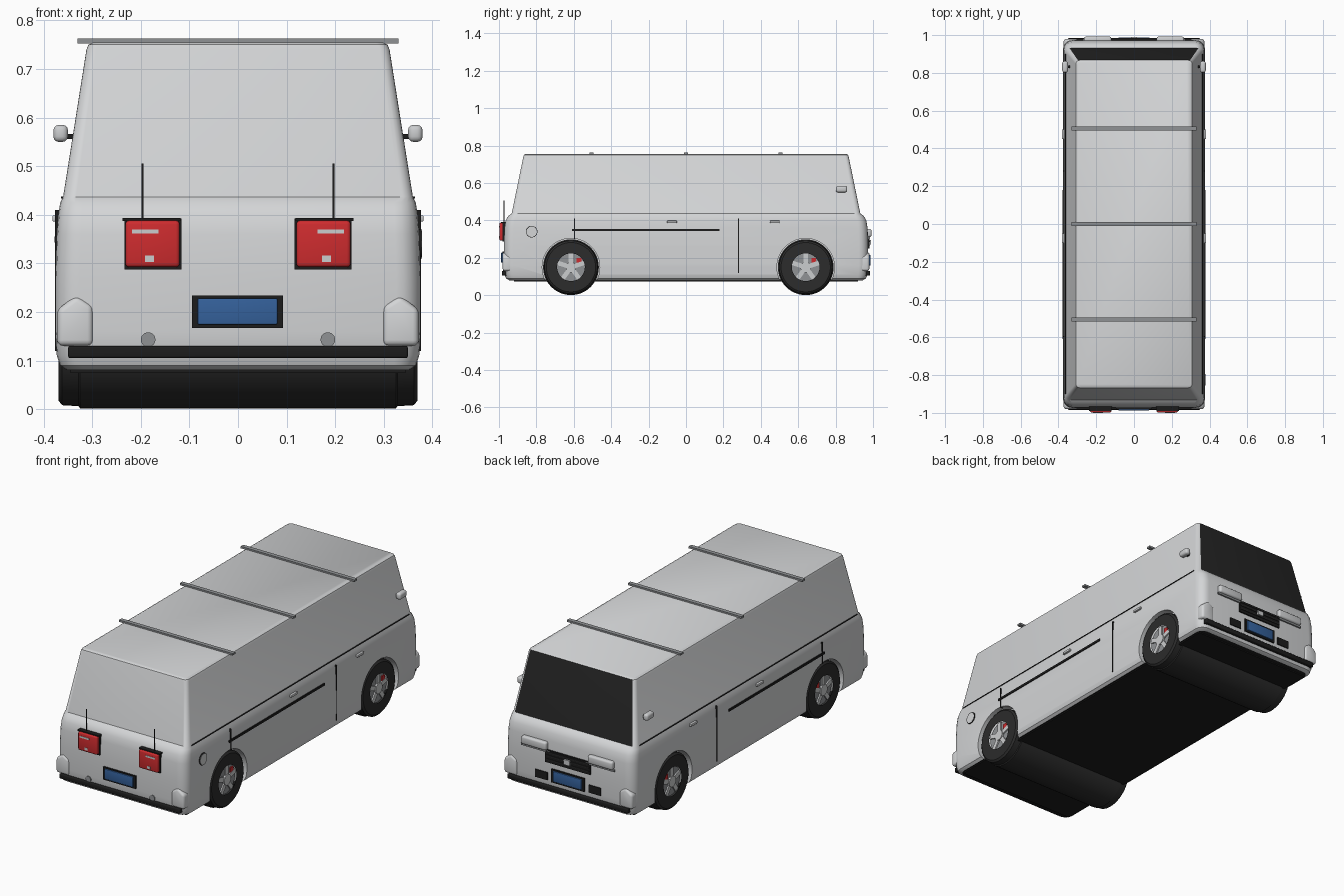
import bpy, bmesh, math
from mathutils import Matrix, Vector

if "Cube" in bpy.data.objects:
    bpy.data.objects.remove(bpy.data.objects["Cube"])


def mat(name, r, g, b):
    m = bpy.data.materials.new(name)
    m.diffuse_color = (r, g, b, 1)
    m.use_nodes = True
    m.node_tree.nodes["Principled BSDF"].inputs["Base Color"].default_value = m.diffuse_color
    return m


PAINT = mat("pale grey paint", 0.66, 0.67, 0.68)
GLASS = mat("dark glass", 0.018, 0.018, 0.018)
BLACK = mat("black trim", 0.012, 0.012, 0.012)
RUBBER = mat("tyre rubber", 0.025, 0.025, 0.025)
STEEL = mat("grey metal", 0.28, 0.29, 0.30)
SILVER = mat("bright silver", 0.6, 0.61, 0.62)
RED = mat("red lens", 0.62, 0.025, 0.028)
BLUE = mat("blue plate", 0.035, 0.12, 0.33)


def finish(name, bm, mats, angle=35):
    bmesh.ops.recalc_face_normals(bm, faces=bm.faces)
    me = bpy.data.meshes.new(name)
    bm.to_mesh(me)
    bm.free()
    ob = bpy.data.objects.new(name, me)
    bpy.context.collection.objects.link(ob)
    for m in mats:
        me.materials.append(m)
    smooth(ob, angle)
    return ob


def smooth(ob, angle=35):
    bpy.ops.object.select_all(action='DESELECT')
    bpy.context.view_layer.objects.active = ob
    ob.select_set(True)
    bpy.ops.object.shade_smooth_by_angle(angle=math.radians(angle))


def box(name, x, y, z, m, bevel=0.0):
    """Box from (min, max) pairs, with optional rounded edges."""
    bm = bmesh.new()
    bmesh.ops.create_cube(bm, size=1)
    for v in bm.verts:
        v.co = Vector([(a + b) / 2 + c * (b - a) for (a, b), c in zip((x, y, z), v.co)])
    if bevel:
        bmesh.ops.bevel(bm, geom=bm.edges[:], offset=bevel, segments=3, profile=0.5, affect='EDGES')
    return finish(name, bm, [m])


def pair(name, x, y, z, m, bevel=0.0):
    """The same box on both sides of the centre plane."""
    box(name + "_right", x, y, z, m, bevel)
    box(name + "_left", (-x[1], -x[0]), y, z, m, bevel)


def disc(name, centre, r, depth, m, axis='X', seg=32):
    bm = bmesh.new()
    rot = Matrix.Rotation(math.pi / 2, 4, 'Y' if axis == 'X' else 'X')
    bmesh.ops.create_cone(bm, cap_ends=True, segments=seg, radius1=r, radius2=r, depth=depth,
                          matrix=Matrix.Translation(centre) @ rot)
    return finish(name, bm, [m])


def ring(z, hx, hy, r, n=5):
    """Rounded rectangle at height z."""
    pts = []
    for k, (sx, sy) in enumerate(((1, 1), (-1, 1), (-1, -1), (1, -1))):
        for i in range(n + 1):
            a = math.pi / 2 * (k + i / n)
            pts.append((sx * (hx - r) + r * math.cos(a), sy * (hy - r) + r * math.sin(a), z))
    return pts


# Body shell: lofted rounded sections from sill to roof
sections = [(0.08, 0.352, 0.945, 0.04), (0.09, 0.366, 0.962, 0.045), (0.11, 0.373, 0.97, 0.05),
            (0.16, 0.376, 0.974, 0.05), (0.27, 0.376, 0.974, 0.05), (0.36, 0.373, 0.971, 0.05),
            (0.40, 0.37, 0.964, 0.048), (0.425, 0.366, 0.95, 0.045), (0.437, 0.36, 0.932, 0.027),
            (0.74, 0.312, 0.87, 0.02), (0.75, 0.308, 0.867, 0.02), (0.755, 0.298, 0.86, 0.018)]
bm = bmesh.new()
loops = [[bm.verts.new(p) for p in ring(*s)] for s in sections]
for lo, hi in zip(loops, loops[1:]):
    for i in range(len(lo)):
        j = (i + 1) % len(lo)
        bm.faces.new((lo[i], lo[j], hi[j], hi[i]))
bm.faces.new(loops[0][::-1])
bm.faces.new(loops[-1])
bm.normal_update()
for f in bm.faces:
    c = f.calc_center_median()
    if f.normal.y > 0.9 and 0.45 < c.z < 0.752:
        f.material_index = 1            # windscreen
    elif f.normal.z < -0.9:
        f.material_index = 2            # underside
body = finish("body_shell", bm, [PAINT, GLASS, BLACK])

# Wheel arches cut into the sides
AXLES = {"rear": -0.615, "front": 0.64}
for y in AXLES.values():
    for s in (1, -1):
        cutter = disc("arch_cutter", (s * 0.40, y, 0.15), 0.154, 0.15, PAINT, seg=48)
        cutter.hide_render = True
        mod = body.modifiers.new("arch", 'BOOLEAN')
        mod.operation = 'DIFFERENCE'
        mod.solver = 'EXACT'
        mod.object = cutter
        bpy.context.view_layer.objects.active = body
        bpy.ops.object.modifier_apply(modifier=mod.name)
        bpy.data.objects.remove(cutter)
smooth(body)

# Floor pan and windscreen frame edges
box("floor_pan", (-0.345, 0.345), (-0.92, 0.92), (0.074, 0.084), BLACK)

# Wheels: full-width drums with tyres, rims, spokes and calipers
for label, y in AXLES.items():
    bm = bmesh.new()
    prof = [(-0.37, 0.074), (-0.37, 0.132), (-0.362, 0.142), (-0.328, 0.144), (-0.325, 0.149)]
    prof += [(-x, r) for x, r in reversed(prof)]
    rows = []
    for x, r in prof:
        rows.append([bm.verts.new((x, y + r * math.cos(a), 0.15 + r * math.sin(a)))
                     for a in (math.tau * i / 48 for i in range(48))])
    for p, q in zip(rows, rows[1:]):
        for i in range(48):
            bm.faces.new((p[i], p[(i + 1) % 48], q[(i + 1) % 48], q[i]))
    finish(label + "_tyres", bm, [RUBBER])
    for s, side in ((1, "right"), (-1, "left")):
        tag = f"{label}_{side}"
        disc(tag + "_rim", (s * 0.35, y, 0.15), 0.076, 0.02, STEEL)
        disc(tag + "_hub", (s * 0.363, y, 0.15), 0.028, 0.016, SILVER, seg=20)
        bm = bmesh.new()
        for k in range(5):
            a = math.tau * k / 5 + math.pi / 2
            m = (Matrix.Translation((s * 0.362, y, 0.15)) @ Matrix.Rotation(a, 4, 'X')
                 @ Matrix.Translation((0, 0.048, 0)) @ Matrix.Diagonal((0.01, 0.052, 0.024, 1)))
            bmesh.ops.create_cube(bm, size=1, matrix=m)
        finish(tag + "_spokes", bm, [SILVER])
        box(tag + "_caliper", sorted((s * 0.355, s * 0.366)), (y + 0.03, y + 0.055), (0.175, 0.2), RED)

# Roof bars
for i, y in enumerate((-0.505, 0, 0.505)):
    box(f"roof_bar_{i + 1}", (-0.33, 0.33), (y - 0.011, y + 0.011), (0.753, 0.763), STEEL)

# Bumper strips and raised bumper corners at both ends
for s, end in ((-1, "rear"), (1, "front")):
    box(end + "_bumper_strip", (-0.35, 0.35), sorted((s * 0.955, s * 0.984)), (0.105, 0.13), BLACK, 0.005)
    for sx in (1, -1):
        bm = bmesh.new()
        outline = [(0.298, 0.13), (0.372, 0.13), (0.372, 0.205), (0.333, 0.234), (0.298, 0.212)]
        f = bm.faces.new([bm.verts.new((sx * x, s * 0.93, z)) for x, z in outline])
        ext = bmesh.ops.extrude_face_region(bm, geom=[f])
        top = [v for v in ext["geom"] if isinstance(v, bmesh.types.BMVert)]
        bmesh.ops.translate(bm, verts=top, vec=(0, s * 0.05, 0))
        bmesh.ops.recalc_face_normals(bm, faces=bm.faces)
        bmesh.ops.bevel(bm, geom=bm.edges[:], offset=0.012, segments=3, profile=0.5, affect='EDGES')
        finish(f"{end}_bumper_corner", bm, [PAINT])

# Tail lamps with backing, reflectors and whip aerials
pair("tail_lamp_backing", (0.116, 0.234), (-0.981, -0.955), (0.287, 0.392), BLACK)
pair("tail_lamp", (0.12, 0.232), (-0.998, -0.965), (0.292, 0.388), RED, 0.008)
pair("reverse_lamp", (0.164, 0.218), (-1.0, -0.99), (0.361, 0.37), SILVER)
pair("lamp_reflector", (0.173, 0.191), (-1.0, -0.99), (0.303, 0.316), SILVER)
pair("tail_lamp_hood", (0.118, 0.238), (-0.99, -0.955), (0.387, 0.393), BLACK)
pair("aerial", (0.195, 0.199), (-0.975, -0.971), (0.388, 0.506), BLACK)

# Rear plate and parking sensors
box("rear_plate_frame", (-0.095, 0.093), (-0.982, -0.965), (0.167, 0.234), BLACK)
box("rear_plate", (-0.083, 0.081), (-0.988, -0.975), (0.174, 0.228), BLUE, 0.003)
for s in (1, -1):
    disc("rear_sensor", (s * 0.185, -0.972, 0.143), 0.015, 0.012, STEEL, 'Y', 24)

# Nose: headlamps, grille, badge block, plate, vents
pair("headlamp", (0.12, 0.265), (0.955, 0.992), (0.312, 0.355), SILVER, 0.01)
pair("headlamp_bezel", (0.105, 0.27), (0.955, 0.981), (0.302, 0.312), STEEL)
box("grille", (-0.13, 0.13), (0.955, 0.981), (0.25, 0.315), BLACK)
for z in (0.265, 0.285, 0.303):
    box("grille_bar", (-0.125, 0.125), (0.97, 0.985), (z, z + 0.005), RUBBER)
box("grille_block", (-0.017, 0.017), (0.97, 0.99), (0.272, 0.296), SILVER)
box("front_plate_frame", (-0.095, 0.095), (0.96, 0.981), (0.152, 0.222), BLACK)
box("front_plate", (-0.083, 0.083), (0.97, 0.987), (0.16, 0.215), BLUE, 0.003)
pair("front_vent", (0.12, 0.19), (0.96, 0.979), (0.155, 0.195), BLACK)

# Door mirrors
pair("mirror_arm", (0.325, 0.36), (0.825, 0.84), (0.556, 0.566), BLACK)
pair("mirror", (0.35, 0.38), (0.802, 0.862), (0.55, 0.585), SILVER, 0.011)

# Side trim: rub strip, door seams, shoulder seam, handles
pair("rub_strip", (0.365, 0.378), (-0.61, 0.18), (0.343, 0.355), BLACK)
for y in (-0.595, 0.28):
    z0 = 0.30 if y < 0 else 0.12
    pair("door_seam", (0.36, 0.3772), (y - 0.0025, y + 0.0025), (z0, 0.41), BLACK)
pair("shoulder_seam", (0.355, 0.3645), (-0.9, 0.9), (0.434, 0.438), BLACK)
for y in (-0.075, 0.475):
    pair("door_handle", (0.365, 0.382), (y - 0.026, y + 0.026), (0.386, 0.399), SILVER, 0.003)

# Fuel filler on the right side
disc("filler_seam", (0.372, -0.825, 0.34), 0.031, 0.011, BLACK)
disc("filler_cap", (0.373, -0.825, 0.34), 0.028, 0.012, PAINT)
